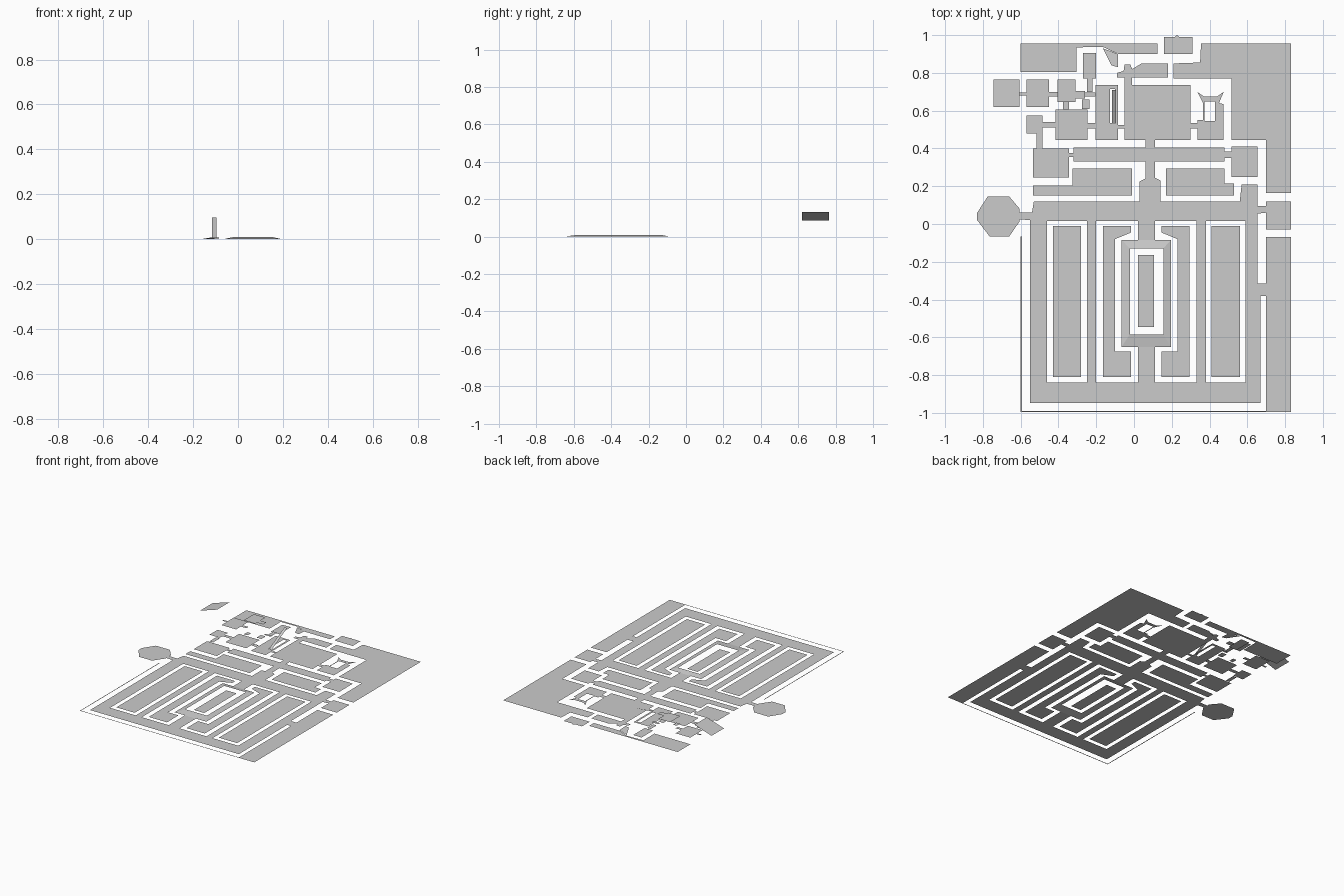
import bpy
from mathutils import Vector
from mathutils.geometry import tessellate_polygon

BASE = 0.004
AXIS = 0.065          # symmetry line of the main hall


def plate(name, outline, holes=(), z=BASE):
    """Flat walkable sheet with holes; z is a height or a function of x, y."""
    height = z if callable(z) else (lambda x, y: z)
    loops = [[Vector((x, y, 0)) for x, y in loop] for loop in (outline, *holes)]
    pts = [p for loop in loops for p in loop]
    faces = []
    for a, b, c in tessellate_polygon(loops):
        n = (pts[b] - pts[a]).cross(pts[c] - pts[a]).z
        if abs(n) > 1e-9:
            faces.append((a, b, c) if n > 0 else (a, c, b))
    mesh = bpy.data.meshes.new(name)
    mesh.from_pydata([(p.x, p.y, height(p.x, p.y)) for p in pts], [], faces)
    obj = bpy.data.objects.new(name, mesh)
    bpy.context.collection.objects.link(obj)
    return obj


def rect(x0, x1, y0, y1):
    return [(x0, y0), (x1, y0), (x1, y1), (x0, y1)]


def mirror(loop):
    return [(2 * AXIS - x, y) for x, y in reversed(loop)]


# main hall with mirrored wells and a slightly raised rim round the centre
outer_well = rect(-0.46, -0.25, -0.84, 0.015)
inner_well = [(-0.2, 0.015), (0.02, 0.015), (0.02, -0.085), (-0.065, -0.085), (-0.065, -0.65),
              (0.02, -0.65), (0.02, -0.84), (-0.2, -0.84)]
centre_well = rect(-0.022, 0.155, -0.585, -0.13)
hall = [(-0.55, -0.947), (0.67, -0.947), (0.67, -0.38), (0.70, -0.38), (0.70, -0.315),
        (0.655, -0.315), (0.655, 0.055), (0.70, 0.06), (0.70, 0.095), (0.655, 0.095), (0.655, 0.21),
        (0.57, 0.21), (0.56, 0.12), (0.14, 0.12), (0.14, 0.23), (0.11, 0.245), (0.11, 0.33),
        (0.06, 0.33), (0.06, 0.24), (0.03, 0.225), (0.03, 0.12), (-0.53, 0.12), (-0.54, 0.06),
        (-0.605, 0.06), (-0.605, 0.025), (-0.55, 0.02)]
plate("main_hall", hall,
      [outer_well, mirror(outer_well), inner_well, mirror(inner_well), centre_well],
      lambda x, y: 0.013 if -0.04 < x < 0.17 and -0.6 < y < -0.12 else BASE)

# islands standing in the wells
long_island = rect(-0.43, -0.28, -0.81, -0.01)
hook_island = [(-0.165, -0.01), (-0.015, -0.01), (-0.015, -0.045), (-0.1, -0.08), (-0.1, -0.675),
               (-0.015, -0.675), (-0.015, -0.81), (-0.165, -0.81)]
for kind, loop in (("long", long_island), ("hook", hook_island)):
    plate(kind + "_island_left", loop)
    plate(kind + "_island_right", mirror(loop))
plate("centre_island", rect(0.02, 0.105, -0.545, -0.165))

# octagonal side room
plate("octagon_room", [(-0.775, 0.145), (-0.66, 0.145), (-0.605, 0.08), (-0.605, 0.015), (-0.66, -0.065),
                       (-0.765, -0.065), (-0.83, 0.02), (-0.83, 0.06)])

# perimeter ledge and east strips
plate("west_ledge", rect(-0.6, -0.594, -0.995, -0.065))
plate("south_ledge", rect(-0.594, 0.70, -0.995, -0.989))
plate("east_strip", rect(0.70, 0.83, -0.995, -0.07))
plate("east_room", rect(0.70, 0.83, -0.03, 0.12))

# north wings
plate("north_east_wing", [(0.355, 0.955), (0.83, 0.955), (0.83, 0.165), (0.70, 0.165), (0.70, 0.445),
                          (0.515, 0.445), (0.515, 0.77), (0.21, 0.77), (0.21, 0.85), (0.35, 0.855)])
plate("north_west_wing", [(-0.6, 0.955), (0.125, 0.955), (0.125, 0.9), (-0.085, 0.9), (-0.165, 0.938),
                          (-0.305, 0.935), (-0.305, 0.805), (-0.6, 0.805)])
plate("north_ramp", [(-0.165, 0.93), (-0.085, 0.9), (-0.085, 0.83), (-0.12, 0.84)],
      z=lambda x, y: BASE + max(0, 0.93 - y) * 0.08)
plate("north_gate", [(0.16, 0.9), (0.31, 0.9), (0.31, 0.99), (0.24, 0.99), (0.228, 1.0), (0.215, 0.99),
                     (0.16, 0.99)])
plate("north_corridor", [(-0.09, 0.775), (0.18, 0.775), (0.18, 0.85), (0.04, 0.85), (-0.01, 0.82),
                         (-0.02, 0.845), (-0.05, 0.845), (-0.055, 0.81), (-0.09, 0.8)])

# lower side rooms
plate("south_west_room", [(-0.325, 0.295), (-0.01, 0.295), (-0.01, 0.15), (-0.535, 0.15), (-0.535, 0.205),
                          (-0.325, 0.205)])
plate("south_east_room", [(0.17, 0.295), (0.48, 0.295), (0.48, 0.215), (0.53, 0.215), (0.53, 0.15),
                          (0.17, 0.15)])

# rooms with inner openings
plate("pillar_room", [(0.335, 0.445), (0.475, 0.445), (0.475, 0.635), (0.45, 0.64), (0.475, 0.7),
                      (0.44, 0.675), (0.37, 0.675), (0.335, 0.7), (0.365, 0.64), (0.365, 0.55),
                      (0.335, 0.55)], [rect(0.372, 0.43, 0.545, 0.648)])
plate("stair_room", rect(-0.205, -0.085, 0.445, 0.735), [rect(-0.128, -0.1, 0.535, 0.715)])
plate("stair_ramp", rect(-0.116, -0.095, 0.53, 0.71), z=lambda x, y: 0.01 + (y - 0.53) * 0.5)

# plain rooms: x0, x1, y0, y1, height
rooms = {
    "central_room": (-0.05, 0.30, 0.445, 0.735, BASE),
    "cross_corridor": (-0.32, 0.48, 0.33, 0.405, BASE),
    "west_room": (-0.535, -0.345, 0.245, 0.4, BASE),
    "far_east_room": (0.515, 0.655, 0.25, 0.41, BASE),
    "square_room": (-0.415, -0.245, 0.445, 0.605, 0.012),
    "small_west_room": (-0.57, -0.485, 0.48, 0.575, 0.012),
    "middle_platform": (-0.57, -0.45, 0.62, 0.765, 0.03),
    "upper_platform": (-0.405, -0.31, 0.645, 0.765, 0.1),
    "narrow_room": (-0.27, -0.2, 0.77, 0.905, BASE),
}
for name, (x0, x1, y0, y1, h) in rooms.items():
    plate(name, rect(x0, x1, y0, y1), z=h)

# sloped platform at the far west
plate("sloped_platform", rect(-0.745, -0.605, 0.62, 0.765), z=lambda x, y: 0.09 + (x + 0.745) * 0.32)

# doorways between rooms: x0, x1, y0, y1, height
doors = [
    (-0.345, -0.32, 0.355, 0.375, BASE), (0.48, 0.515, 0.35, 0.385, BASE),
    (0.06, 0.11, 0.405, 0.445, BASE), (0.30, 0.335, 0.505, 0.535, BASE),
    (-0.085, -0.05, 0.505, 0.525, BASE), (-0.245, -0.205, 0.505, 0.535, 0.01),
    (-0.485, -0.415, 0.51, 0.54, 0.012), (-0.515, -0.485, 0.4, 0.48, 0.008),
    (-0.605, -0.57, 0.68, 0.695, 0.03), (-0.45, -0.405, 0.675, 0.7, 0.03),
    (-0.31, -0.26, 0.665, 0.705, 0.1), (-0.26, -0.205, 0.675, 0.695, 0.02),
    (-0.25, -0.22, 0.7, 0.77, 0.01), (-0.275, -0.235, 0.61, 0.66, 0.02),
    (-0.375, -0.345, 0.605, 0.645, 0.02), (-0.05, -0.01, 0.735, 0.775, BASE),
]
for i, (x0, x1, y0, y1, h) in enumerate(doors):
    plate(f"doorway_{i + 1}", rect(x0, x1, y0, y1), z=h)

# keep the lowest sheet on the ground
for obj in bpy.data.objects:
    obj.location.z -= BASE
